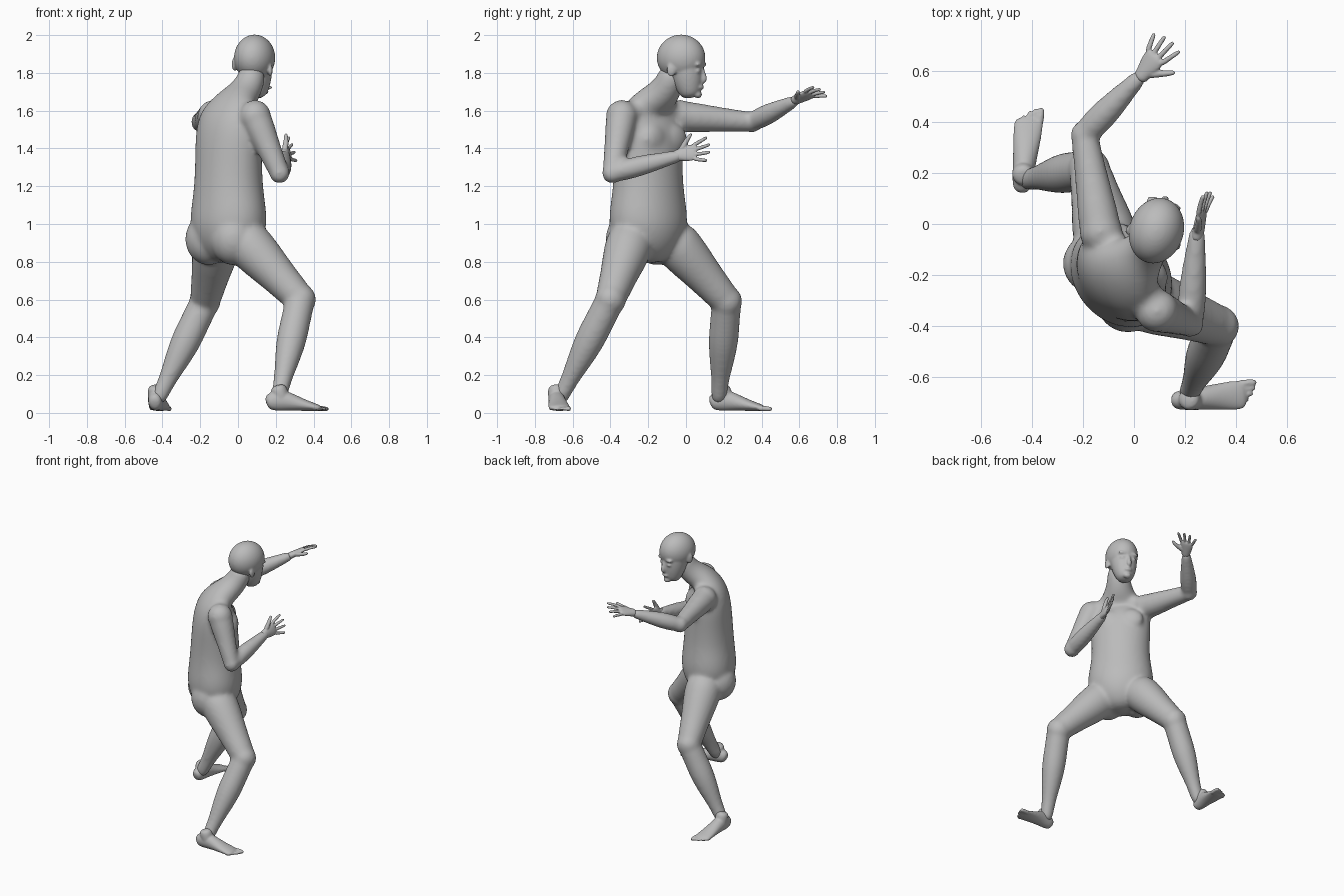
import bpy, bmesh, math
from mathutils import Vector, Matrix

cube = bpy.data.objects.get("Cube")
if cube:
    bpy.data.objects.remove(cube, do_unlink=True)

skin = bpy.data.materials.new("plain grey")
skin.use_nodes = True
GREY = (0.5, 0.5, 0.5, 1)
skin.diffuse_color = GREY
skin.node_tree.nodes["Principled BSDF"].inputs["Base Color"].default_value = GREY


def loft(bm, rows, ref=(1, 0, 0), sides=14):
    """Skin elliptical rings along a path; each row is a centre, half width, half depth."""
    centres = [Vector(row[0]) for row in rows]
    rings = []
    for i, row in enumerate(rows):
        tangent = (centres[min(i + 1, len(rows) - 1)] - centres[max(i - 1, 0)]).normalized()
        side = Vector(ref)
        side = (side - tangent * side.dot(tangent)).normalized()
        front = tangent.cross(side)
        wide, deep = row[1], row[-1]
        ring = []
        for k in range(sides):
            angle = math.tau * k / sides
            offset = side * wide * math.cos(angle) + front * deep * math.sin(angle)
            ring.append(bm.verts.new(centres[i] + offset))
        rings.append(ring)
    for low, high in zip(rings, rings[1:]):
        for k in range(sides):
            n = (k + 1) % sides
            bm.faces.new((low[k], low[n], high[n], high[k]))
    bm.faces.new(rings[0][::-1])
    bm.faces.new(rings[-1])


def ball(bm, centre, radii, yaw=0):
    matrix = (Matrix.Translation(centre) @ Matrix.Rotation(math.radians(yaw), 4, "Z")
              @ Matrix.Diagonal((*radii, 1)))
    bmesh.ops.create_uvsphere(bm, u_segments=16, v_segments=10, radius=1, matrix=matrix)


def limb(bm, start, end, profile):
    """Round limb segment; the profile lists fraction along it and radius."""
    start, end = Vector(start), Vector(end)
    loft(bm, [(start.lerp(end, t), radius) for t, radius in profile])


def finish(name, bm, voxel, smoothing):
    """Fuse overlapping volumes into one smooth skin."""
    bmesh.ops.recalc_face_normals(bm, faces=bm.faces)
    mesh = bpy.data.meshes.new(name)
    bm.to_mesh(mesh)
    bm.free()
    mesh.materials.append(skin)
    obj = bpy.data.objects.new(name, mesh)
    bpy.context.collection.objects.link(obj)
    sub = obj.modifiers.new("round", "SUBSURF")
    sub.levels = sub.render_levels = 2
    fuse = obj.modifiers.new("fuse", "REMESH")
    fuse.mode = "VOXEL"
    fuse.voxel_size = voxel
    fuse.use_smooth_shade = True
    blend = obj.modifiers.new("blend", "SMOOTH")
    blend.factor = 0.5
    blend.iterations = smoothing


# Torso: stacked rings on one centre line, then the neck leaning forward
body = bmesh.new()
HIP_LINE = Vector((-.66, .75, 0))
trunk = [(.79, .05, .07), (.84, .14, .13), (.91, .2, .17), (1, .23, .19), (1.1, .22, .18),
         (1.2, .2, .17), (1.35, .2, .16), (1.48, .21, .15), (1.58, .19, .12)]
rows = [((-.05, -.2, z), wide, deep) for z, wide, deep in trunk]
rows += [((-.02, -.18, 1.64), .14, .09), ((.03, -.12, 1.69), .09, .085),
         ((.07, -.08, 1.76), .077, .076), ((.08, -.06, 1.83), .07)]
loft(body, rows, HIP_LINE, 20)

# Buttocks and chest muscles, in pairs along the hip line
buttocks, chest = Vector((-.09, -.23, .92)), Vector((.02, -.12, 1.45))
for s in (-1, 1):
    ball(body, buttocks + HIP_LINE * s * .1, (.128, .125, .14))
    ball(body, chest + HIP_LINE * s * .07, (.09, .05, .08), 131)

# Arms: left outstretched, right bent across the chest
UPPER_ARM = ((-.1, .08), (.1, .085), (.35, .075), (.7, .062), (1, .056), (1.1, .04))
FOREARM = ((-.1, .04), (.05, .055), (.3, .059), (.55, .05), (.8, .038), (1, .03))
NECK_BASE = (-.01, -.17, 1.64)
for shoulder, elbow, wrist in (
        ((-.13, -.03, 1.57), (-.195, .35, 1.54), (.04, .595, 1.66)),
        ((.09, -.34, 1.57), (.22, -.39, 1.27), (.25, 0, 1.37))):
    limb(body, shoulder, NECK_BASE, [(t / 4, .062) for t in range(5)])
    limb(body, shoulder, elbow, UPPER_ARM)
    limb(body, elbow, wrist, FOREARM)
    ball(body, shoulder, [.088] * 3)
    ball(body, elbow, [.057] * 3)

# Legs in a wide stance
THIGH = ((0, .13), (.25, .13), (.5, .112), (.75, .095), (1, .085), (1.1, .06))
SHIN = ((-.1, .06), (0, .082), (.2, .08), (.42, .084), (.65, .067), (.85, .048),
        (1, .046), (1.1, .035))
for hip, knee, ankle in (
        ((-.1, -.1, .95), (-.175, .215, .59), (-.41, .175, .1)),
        ((0, -.28, .95), (.33, -.4, .6), (.22, -.655, .1))):
    limb(body, hip, knee, THIGH)
    limb(body, knee, ankle, SHIN)
    ball(body, knee, [.086] * 3)
finish("body", body, 0.012, 12)

# Head: skull, face, nose, brow, lips and ears
head = bmesh.new()
ACROSS = Vector((.95, -.3, 0)).normalized()
AHEAD = Vector((.3, .95, 0)).normalized()
FACE_YAW = -17.5
ball(head, (.088, -.026, 1.88), (.111, .136, .124), FACE_YAW)


def on_face(side, ahead, z):
    return Vector((.092, 0, z)) + ACROSS * side + AHEAD * ahead


loft(head, [(on_face(0, -.01, 1.9), .095, .1), (on_face(0, 0, 1.83), .094, .098),
            (on_face(0, .01, 1.77), .086, .089), (on_face(0, .02, 1.715), .07),
            (on_face(0, .03, 1.665), .045)], ACROSS)
loft(head, [(on_face(0, .085, 1.84), .011), (on_face(0, .094, 1.8), .013),
            (on_face(0, .104, 1.77), .018), (on_face(0, .092, 1.745), .015)], ACROSS, 10)
ball(head, on_face(0, .083, 1.724), (.028, .016, .013), FACE_YAW)
ball(head, on_face(0, .066, 1.685), (.028, .022, .02), FACE_YAW)
for s in (-1, 1):
    ball(head, on_face(s * .036, .082, 1.845), (.036, .018, .014), FACE_YAW)
    ball(head, on_face(s * .038, .078, 1.81), (.02, .016, .011), FACE_YAW)
    ball(head, on_face(s * .1, -.05, 1.83 - s * .015), (.011, .026, .037), FACE_YAW + s * 15)
finish("head", head, 0.007, 5)


def hand(name, wrist, forward, thumb_side):
    """Open palm with four spread fingers and a thumb."""
    bm = bmesh.new()
    wrist, forward = Vector(wrist), Vector(forward).normalized()
    across = Vector(thumb_side)
    across = (across - forward * across.dot(forward)).normalized()
    palm = forward.cross(across)

    def at(f, a, p=0):
        return wrist + forward * f + across * a + palm * p

    loft(bm, [(at(-.03, 0), .03, .026), (at(0, 0), .032, .024), (at(.035, 0), .042, .021),
              (at(.07, 0), .048, .018), (at(.1, 0), .043, .013)], across, 12)
    for k, length in enumerate((.07, .09, .095, .085)):
        a = (k - 1.5) * .024
        loft(bm, [(at(.078 + length * t, a * (1 + t * .75), .012 * t * t), .0125 - .003 * t)
                  for t in (0, .4, .8, 1.1)], across, 8)
    loft(bm, [(at(.01, .015), .019), (at(.04, .046, .01), .017),
              (at(.064, .075, .02), .013), (at(.09, .1, .02), .01)], palm, 8)
    finish(name, bm, 0.005, 2)


hand("left_hand", (.035, .588, 1.66), (.1, .14, .06), (.1, -.04, .05))
hand("right_hand", (.25, -.04, 1.365), (.03, .16, .03), (-.3, 0, .95))


def foot(name, heel, yaw, inner):
    """Foot from heel to toes; inner is the big toe's side, +1 for left of travel."""
    bm = bmesh.new()
    ahead = Vector((math.cos(math.radians(yaw)), math.sin(math.radians(yaw)), 0))
    side = Vector((-ahead.y, ahead.x, 0)) * inner

    def at(f, s, z):
        return Vector(heel) + ahead * f + side * s + Vector((0, 0, z))

    # Heel, instep and ball, then the ankle
    loft(bm, [(at(f, 0, z), wide, tall) for f, z, wide, tall in (
        (-.014, .05, .026, .03), (.01, .06, .039, .05), (.06, .07, .044, .061),
        (.12, .057, .048, .047), (.19, .04, .056, .031), (.245, .03, .06, .021),
        (.28, .023, .054, .014))], side)
    loft(bm, [(at(.045 + t * .03, 0, .15 - t * .1), .045) for t in (0, .5, 1)], side)
    for k in range(5):
        s, reach = .044 - k * .022, .325 - .004 * k * k
        r = .0115 if k else .016
        loft(bm, [(at(.235, s, .024), r), (at(reach - .03, s, .023), r),
                  (at(reach, s, .019), r * .8)], side, 8)
    finish(name, bm, 0.006, 6)


foot("left_foot", (-.44, .14, 0), 84, -1)
foot("right_foot", (.163, -.692, 0), 5, 1)
